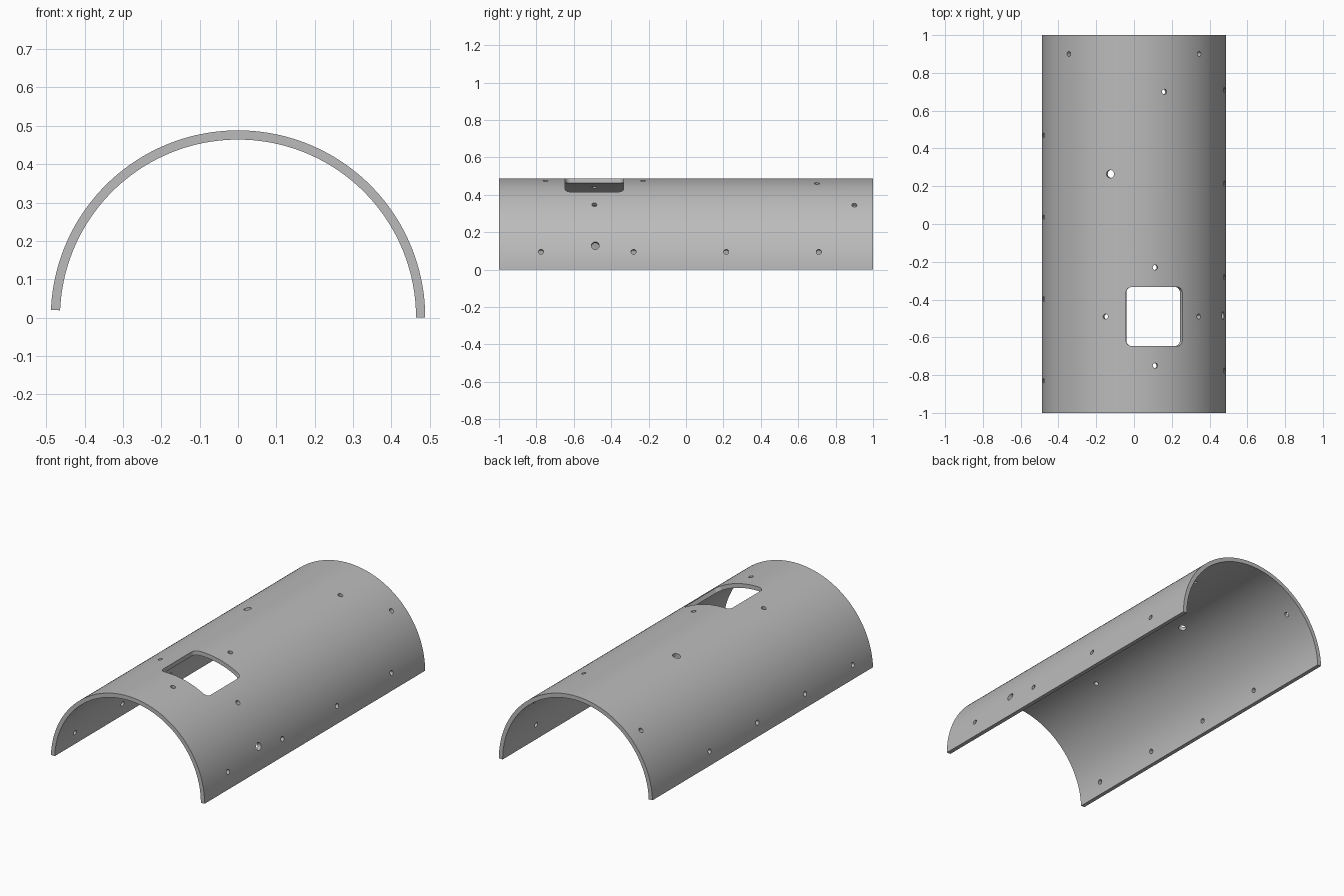
import bpy, bmesh
from math import sin, cos, pi, radians, asin
from mathutils import Matrix, Vector

if "Cube" in bpy.data.objects:
    bpy.data.objects.remove(bpy.data.objects["Cube"], do_unlink=True)

R_OUT, R_IN = 0.488, 0.464
HALF_LENGTH = 1.0
SEGMENTS = 96
SMALL, LARGE = 0.0135, 0.021

grey = bpy.data.materials.new("plain grey")
grey.use_nodes = True
grey.diffuse_color = (0.5, 0.5, 0.5, 1)
grey.node_tree.nodes["Principled BSDF"].inputs["Base Color"].default_value = (0.5, 0.5, 0.5, 1)


def radial(angle, r, y):
    """Point at an angle from straight up, leaning to +x."""
    return Vector((r * sin(angle), y, r * cos(angle)))


def make_object(name, bm):
    bmesh.ops.recalc_face_normals(bm, faces=bm.faces)
    mesh = bpy.data.meshes.new(name)
    bm.to_mesh(mesh)
    bm.free()
    mesh.materials.append(grey)
    obj = bpy.data.objects.new(name, mesh)
    bpy.context.collection.objects.link(obj)
    return obj


# Half-pipe shell: arc section, slightly short on the -x edge
bm = bmesh.new()
start, end = -pi / 2 + asin(0.02 / R_OUT), pi / 2
angles = [start + (end - start) * i / SEGMENTS for i in range(SEGMENTS + 1)]
rings = []
for a in angles:
    rings.append([bm.verts.new(radial(a, r, y)) for r, y in (
        (R_OUT, -HALF_LENGTH), (R_OUT, HALF_LENGTH),
        (R_IN, HALF_LENGTH), (R_IN, -HALF_LENGTH))])
for p, q in zip(rings, rings[1:]):
    for k in range(4):
        bm.faces.new((p[k], p[(k + 1) % 4], q[(k + 1) % 4], q[k]))
bm.faces.new(rings[0])
bm.faces.new(rings[-1])
shell = make_object("half_pipe_shell", bm)

# Screw holes and larger holes: angle in degrees, y, radius
WIN_ANGLE, WIN_Y = 13.3, -0.49
holes = [(WIN_ANGLE, WIN_Y + s * 0.26, SMALL) for s in (-1, 1)]
holes += [(WIN_ANGLE + s * 31.3, WIN_Y, SMALL) for s in (-1, 1)]
holes += [(s * 45, 0.9, SMALL) for s in (-1, 1)]
holes += [(78.75, -0.775 + 0.495 * i, SMALL) for i in range(4)]
holes += [(-78.75, -0.83 + 0.433 * i, SMALL) for i in range(4)]
holes += [(19.2, 0.7, SMALL), (-14.9, 0.265, LARGE), (74.75, -0.485, LARGE)]

bm = bmesh.new()
for deg, y, radius in holes:
    a = radians(deg)
    place = Matrix.Translation(radial(a, 0.476, y)) @ Matrix.Rotation(a, 4, 'Y')
    bmesh.ops.create_cone(bm, cap_ends=True, segments=20, radius1=radius,
                          radius2=radius, depth=0.1, matrix=place)

# Rounded square window, wrapped around the shell
half, corner = 0.156, 0.03
outline = []
for k, (sx, sy) in enumerate(((1, 1), (-1, 1), (-1, -1), (1, -1))):
    for i in range(7):
        t = k * pi / 2 + i * pi / 12
        outline.append((sx * (half - corner) + corner * cos(t),
                        sy * (half - corner) + corner * sin(t)))
inner, outer = [[bm.verts.new(radial(radians(WIN_ANGLE) + u / R_OUT, r, WIN_Y + v))
                 for u, v in outline] for r in (0.4, 0.55)]
n = len(outline)
for i in range(n):
    j = (i + 1) % n
    bm.faces.new((inner[i], inner[j], outer[j], outer[i]))
for loop in (inner, outer):
    bmesh.ops.triangulate(bm, faces=[bm.faces.new(loop)])
cutter = make_object("hole_cutter", bm)
cutter.hide_render = True

# Cut the openings and shade
cut = shell.modifiers.new("openings", 'BOOLEAN')
cut.operation = 'DIFFERENCE'
cut.solver = 'EXACT'
cut.object = cutter
bpy.ops.object.select_all(action='DESELECT')
bpy.context.view_layer.objects.active = shell
shell.select_set(True)
bpy.ops.object.modifier_apply(modifier=cut.name)
bpy.data.objects.remove(cutter, do_unlink=True)
bpy.ops.object.shade_smooth_by_angle(angle=radians(30))
